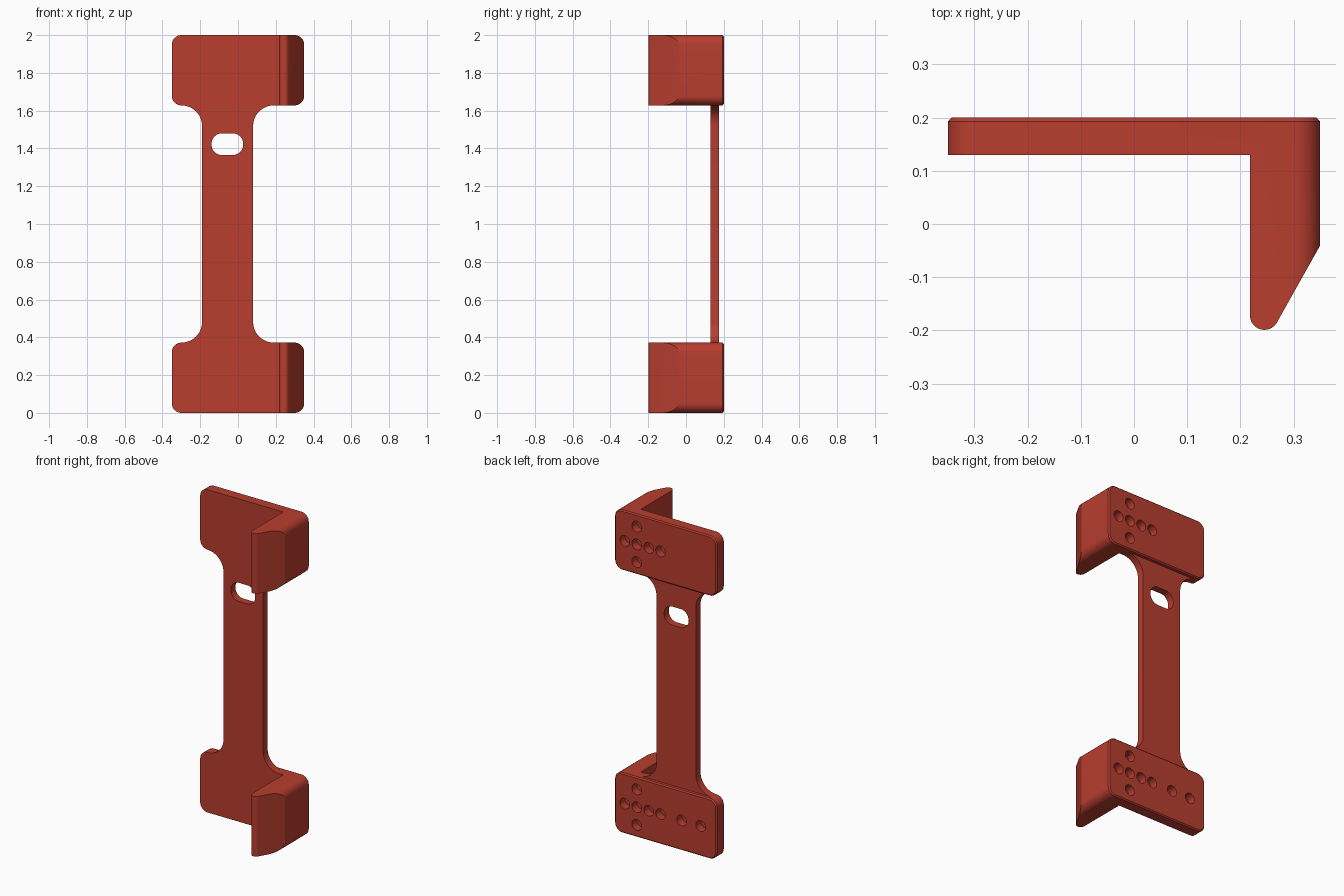
import bpy, bmesh
from math import sin, cos, radians, pi
from mathutils import Matrix

cube = bpy.data.objects.get("Cube")
if cube:
    bpy.data.objects.remove(cube, do_unlink=True)

red = bpy.data.materials.new("brick_red")
red.use_nodes = True
red.diffuse_color = (0.48, 0.047, 0.028, 1)
red.node_tree.nodes["Principled BSDF"].inputs["Base Color"].default_value = red.diffuse_color

BACK, FRONT, STRAP_BACK = 0.2, 0.13, 0.175
END_H, HALF_W = 0.372, 0.35


def arc(cx, cy, r, start, end, steps=12):
    angles = [radians(start + (end - start) * i / steps) for i in range(steps + 1)]
    return [(cx + r * cos(a), cy + r * sin(a)) for a in angles]


def rounded_rect(x0, x1, z0, z1, r):
    return (arc(x1 - r, z1 - r, r, 0, 90) + arc(x0 + r, z1 - r, r, 90, 180)
            + arc(x0 + r, z0 + r, r, 180, 270) + arc(x1 - r, z0 + r, r, 270, 360))


def prism(name, points, low, high, axis, chamfer=0):
    """Extrude an outline along y (points are x, z) or z (points are x, y)."""
    place = (lambda u, v, d: (u, d, v)) if axis == "y" else (lambda u, v, d: (u, v, d))
    bm = bmesh.new()
    base = bm.faces.new([bm.verts.new(place(u, v, low)) for u, v in points])
    cap = bmesh.ops.extrude_face_region(bm, geom=[base])["geom"]
    verts = [g for g in cap if isinstance(g, bmesh.types.BMVert)]
    bmesh.ops.translate(bm, verts=verts, vec=place(0, 0, high - low))
    bmesh.ops.recalc_face_normals(bm, faces=bm.faces[:])
    if chamfer:
        rim = [e for e in bm.edges if all(v in verts for v in e.verts)]
        bmesh.ops.bevel(bm, geom=rim, offset=chamfer, segments=1, affect="EDGES")
    return finish(name, bm)


def finish(name, bm):
    mesh = bpy.data.meshes.new(name)
    bm.to_mesh(mesh)
    bm.free()
    mesh.materials.append(red)
    ob = bpy.data.objects.new(name, mesh)
    bpy.context.collection.objects.link(ob)
    return ob


def combine(target, other, operation):
    """Bake a boolean into the target and discard the helper."""
    mod = target.modifiers.new(operation.lower(), "BOOLEAN")
    mod.object, mod.operation, mod.solver = other, operation, "EXACT"
    graph = bpy.context.evaluated_depsgraph_get()
    baked = bpy.data.meshes.new_from_object(target.evaluated_get(graph))
    target.modifiers.clear()
    target.data = baked
    bpy.data.objects.remove(other, do_unlink=True)


def mounting_end(name, z0):
    """Back plate with a hooked arm, rounded corners and blind screw holes."""
    z1, zm = z0 + END_H, z0 + END_H / 2
    hook = [(-HALF_W, BACK), (-HALF_W, FRONT), (0.218, FRONT)]
    hook += arc(0.245, -0.172, 0.027, 180, 330) + [(HALF_W, -0.04), (HALF_W, BACK)]
    end = prism(name, hook, z0 - 0.05, z1 + 0.05, "z")
    block = prism("corner_block", rounded_rect(-HALF_W, HALF_W, z0, z1, 0.05),
                  -0.3, BACK, "y", chamfer=0.007)
    combine(end, block, "INTERSECT")
    holes = [(x, zm) for x in (0.28, 0.198, 0.115, 0.035, -0.11, -0.24)]
    holes += [(0.198, zm + 0.11), (0.198, zm - 0.11)]
    bm = bmesh.new()
    for x, z in holes:
        bmesh.ops.create_cone(bm, cap_ends=True, segments=24, radius1=0.033,
                              radius2=0.033, depth=0.1,
                              matrix=Matrix.Translation((x, BACK, z)) @ Matrix.Rotation(pi / 2, 4, "X"))
    combine(end, finish("screw_holes", bm), "DIFFERENCE")
    return end


# Strap with flared ends, overlapping slightly into the plates
left, right, r, lap = -0.19, 0.08, 0.11, 0.05
low, high = END_H, 2 - END_H
outline = [(left - r, low - lap), (right + r, low - lap)]
outline += arc(right + r, low + r, r, 270, 180) + arc(right + r, high - r, r, 180, 90)
outline += [(right + r, high + lap), (left - r, high + lap)]
outline += arc(left - r, high - r, r, 90, 0) + arc(left - r, low + r, r, 0, -90)
bracket = prism("bracket", outline, FRONT, STRAP_BACK, "y")

# Slot through the strap
slot = prism("slot", rounded_rect(-0.14, 0.027, 1.365, 1.48, 0.055), 0, 0.3, "y")
combine(bracket, slot, "DIFFERENCE")

# Matching ends at the bottom and top
for name, z0 in (("lower_end", 0), ("upper_end", 2 - END_H)):
    combine(bracket, mounting_end(name, z0), "UNION")

# Clean up flat areas and shade
bm = bmesh.new()
bm.from_mesh(bracket.data)
bmesh.ops.remove_doubles(bm, verts=bm.verts[:], dist=0.0002)
bmesh.ops.dissolve_limit(bm, angle_limit=0.01, verts=bm.verts[:], edges=bm.edges[:])
bm.to_mesh(bracket.data)
bm.free()
bpy.ops.object.select_all(action="DESELECT")
bracket.select_set(True)
bpy.context.view_layer.objects.active = bracket
bpy.ops.object.shade_smooth_by_angle(angle=radians(25))
